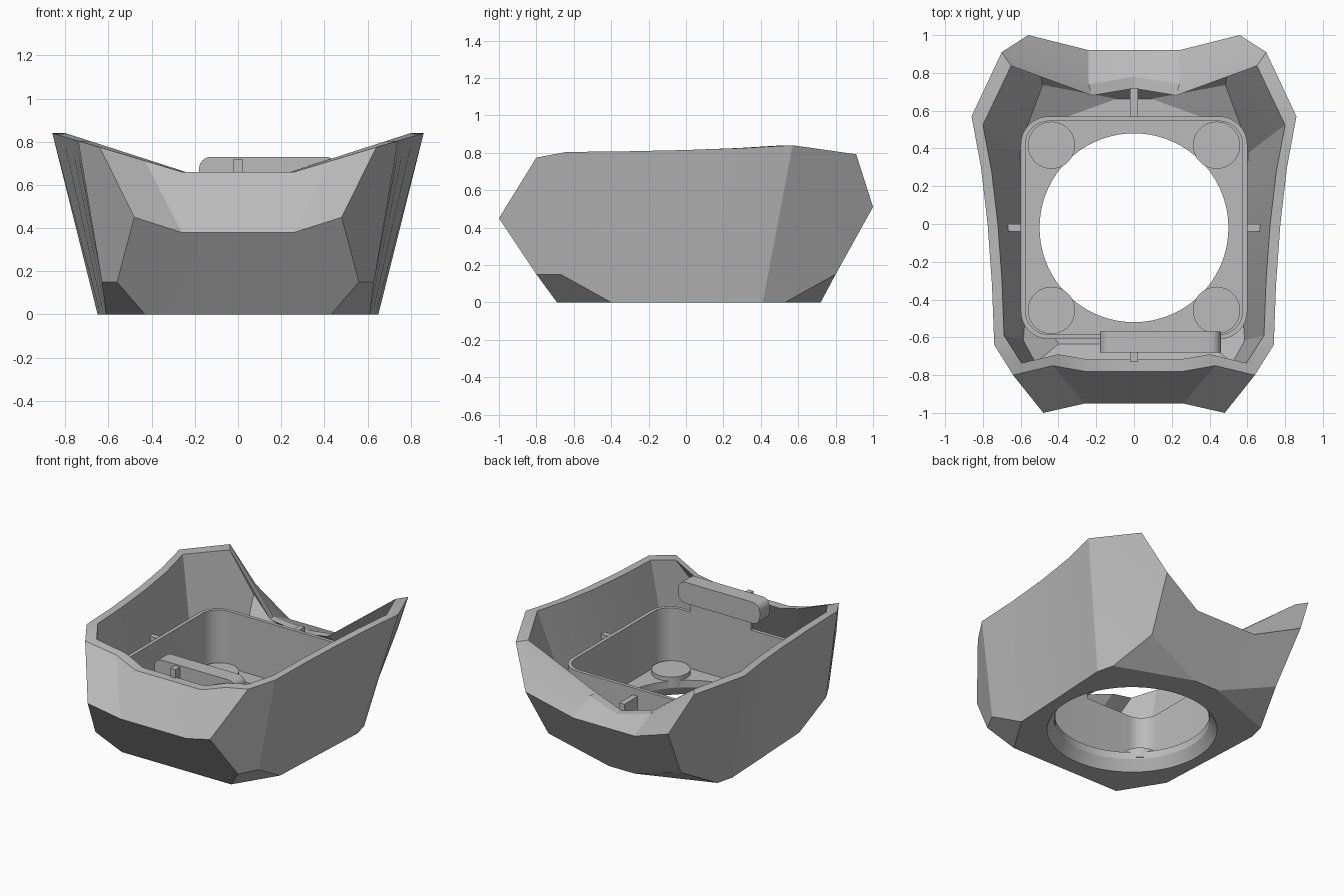
import bpy
import bmesh
import math
from mathutils import Matrix, Vector

cube = bpy.data.objects.get("Cube")
if cube:
    bpy.data.objects.remove(cube, do_unlink=True)

grey = bpy.data.materials.new("plain_grey")
grey.use_nodes = True
grey.diffuse_color = (0.5, 0.5, 0.5, 1)
grey.node_tree.nodes["Principled BSDF"].inputs["Base Color"].default_value = (0.5, 0.5, 0.5, 1)


def finish(bm, name, smooth=True):
    bmesh.ops.recalc_face_normals(bm, faces=bm.faces[:])
    mesh = bpy.data.meshes.new(name)
    bm.to_mesh(mesh)
    bm.free()
    mesh.materials.append(grey)
    ob = bpy.data.objects.new(name, mesh)
    bpy.context.collection.objects.link(ob)
    if smooth:
        bpy.ops.object.select_all(action='DESELECT')
        ob.select_set(True)
        bpy.context.view_layer.objects.active = ob
        bpy.ops.object.shade_smooth_by_angle(angle=math.radians(25))
    return ob


def rounded(hx, hy, r, n=8):
    """Rounded rectangle outline about the origin."""
    pts = []
    for i, (sx, sy) in enumerate([(1, 1), (-1, 1), (-1, -1), (1, -1)]):
        for k in range(n + 1):
            a = (i + k / n) * math.pi / 2
            pts.append((sx * (hx - r) + r * math.cos(a), sy * (hy - r) + r * math.sin(a)))
    return pts


def loft(bm, rings, closed=False, caps=True):
    """Skin a list of equal vertex rings."""
    vs = [[bm.verts.new(p) for p in ring] for ring in rings]
    pairs = list(zip(vs, vs[1:]))
    if closed:
        pairs.append((vs[-1], vs[0]))
    n = len(vs[0])
    for a, b in pairs:
        for i in range(n):
            j = (i + 1) % n
            bm.faces.new((a[i], a[j], b[j], b[i]))
    if caps and not closed:
        bm.faces.new(vs[0])
        bm.faces.new(vs[-1])


def ring(outline, z, cx=0, cy=0):
    return [(x + cx, y + cy, z) for x, y in outline]


def block(name, lo, hi):
    bm = bmesh.new()
    lo, hi = Vector(lo), Vector(hi)
    bmesh.ops.create_cube(bm, size=1, matrix=Matrix.Translation((lo + hi) / 2)
                          @ Matrix.Diagonal((hi - lo).to_4d()))
    return finish(bm, name, False)


# Faceted shell: corner points of one half, from the back centre to the front
slope = lambda x: 0.66 + 0.3 * max(x - 0.26, 0)
RIM = [(0, .78, .42), (.24, .74, .47)] + [(x, y, slope(x)) for x, y in [
    (.70, .91), (.86, .57), (.81, .3), (.775, 0), (.752, -.32), (.74, -.64),
    (.64, -.80), (.43, -.75), (.26, -.78), (0, -.78)]]
RIDGE = [(0, .92, .38), (.24, .92, .38), (.56, 1, .51),
         (.48, -1, .45), (.26, -.95, .38), (0, -.95, .38)]
LOW = [(.52, .80, .15), (.63, -.67, .15), (.56, -.80, .15)]
BASE = [(x, y, 0) for x, y in [
    (0, .72), (.1, .72), (.62, .53), (.65, .41), (.637, .14), (.623, -.13),
    (.61, -.40), (.43, -.69), (0, -.69)]]
FACES = ["r0 r1 m1 m0", "m0 m1 b1 b0", "r1 r2 m2 m1", "m1 m2 l0 b1", "l0 b2 b1",
         "r2 r3 l0 m2", "r3 b3 b2 l0", "r3 r4 b4 b3", "r4 r5 b5 b4", "r5 r6 b6 b5",
         "r6 r7 l1 b6", "r7 r8 m3 l2 l1", "l1 l2 b7 b6", "r8 r9 m4 m3", "r9 r10 m4",
         "r10 r11 m5 m4", "m3 m4 b7 l2", "m4 m5 b8 b7",
         "b0 b1 b2 b3 b4 b5 b6 b7 b8"]


def skin(bm, inner):
    """Add one half skin; the inner one is drawn in and lifted off the base."""
    verts = {}
    lift = {"r": 0, "m": -.03, "l": .02, "b": .06}
    for key, pts in zip("rmlb", (RIM, RIDGE, LOW, BASE)):
        for i, (x, y, z) in enumerate(pts):
            if inner:
                x, y, z = x * .93, y * .92, z + lift[key]
            verts[f"{key}{i}"] = bm.verts.new((x, y, z))
    for f in FACES:
        bm.faces.new([verts[k] for k in f.split()])
    return [verts[f"r{i}"] for i in range(len(RIM))]


bm = bmesh.new()
outer, inner = skin(bm, False), skin(bm, True)
for i in range(len(RIM) - 1):
    bm.faces.new((outer[i], outer[i + 1], inner[i + 1], inner[i]))
half = bm.verts[:] + bm.edges[:] + bm.faces[:]
copy = bmesh.ops.duplicate(bm, geom=half)["geom"]
for v in copy:
    if isinstance(v, bmesh.types.BMVert):
        v.co.x = -v.co.x
bmesh.ops.remove_doubles(bm, verts=bm.verts[:], dist=1e-4)
shell = finish(bm, "outer_shell", False)

# Floor plate inside the shell
CY = -0.02
bm = bmesh.new()
plate = rounded(.59, .58, .15)
loft(bm, [ring(plate, .05, 0, CY), ring(plate, .12, 0, CY)])
floor = finish(bm, "floor_plate", False)

# Flared round opening cut through shell and floor
bm = bmesh.new()
circle = [(math.cos(a * math.pi / 36), math.sin(a * math.pi / 36)) for a in range(72)]
loft(bm, [ring([(x * r, y * r) for x, y in circle], z, 0, CY)
          for r, z in [(.56, -.02), (.50, .07), (.50, .3)]])
cutter = finish(bm, "opening_cutter", False)
cutter.hide_render = True
for ob in (shell, floor):
    mod = ob.modifiers.new("opening", 'BOOLEAN')
    mod.operation = 'DIFFERENCE'
    mod.solver = 'EXACT'
    mod.object = cutter
    bpy.ops.object.select_all(action='DESELECT')
    ob.select_set(True)
    bpy.context.view_layer.objects.active = ob
    bpy.ops.object.modifier_apply(modifier=mod.name)
    bpy.ops.object.shade_smooth_by_angle(angle=math.radians(20))
bpy.data.objects.remove(cutter, do_unlink=True)

# Square duct with rounded corners
bm = bmesh.new()
wall, bore = rounded(.60, .59, .15), rounded(.575, .565, .125)
loft(bm, [ring(wall, .09, 0, CY), ring(wall, .52, 0, CY),
          ring(bore, .52, 0, CY), ring(bore, .09, 0, CY)], closed=True)
finish(bm, "duct_wall")

# Corner posts on the floor
for sx in (-1, 1):
    for sy in (-1, 1):
        bm = bmesh.new()
        post = [(x * .125, y * .125) for x, y in circle[::2]]
        loft(bm, [ring(post, z, sx * .437, CY + sy * .437) for z in (.08, .15)])
        finish(bm, "corner_post")

# Ribs between duct and shell
for s in (-1, 1):
    xs = sorted((s * .59, s * .68))
    block("side_rib", (xs[0], -.04, .40), (xs[1], 0, .51))
block("back_rib", (-.02, .56, .25), (.02, .72, .47))
block("front_rib", (-.02, -.73, .58), (.02, -.67, .72))

# Rounded tab standing over the front duct wall
bm = bmesh.new()
tab = rounded(.32, .075, .055)
loft(bm, [[(x + .14, y, z + .655) for x, z in tab] for y in (-.68, -.57)])
finish(bm, "front_tab")
block("tab_support", (-.1, -.61, .45), (.38, -.585, .6))
